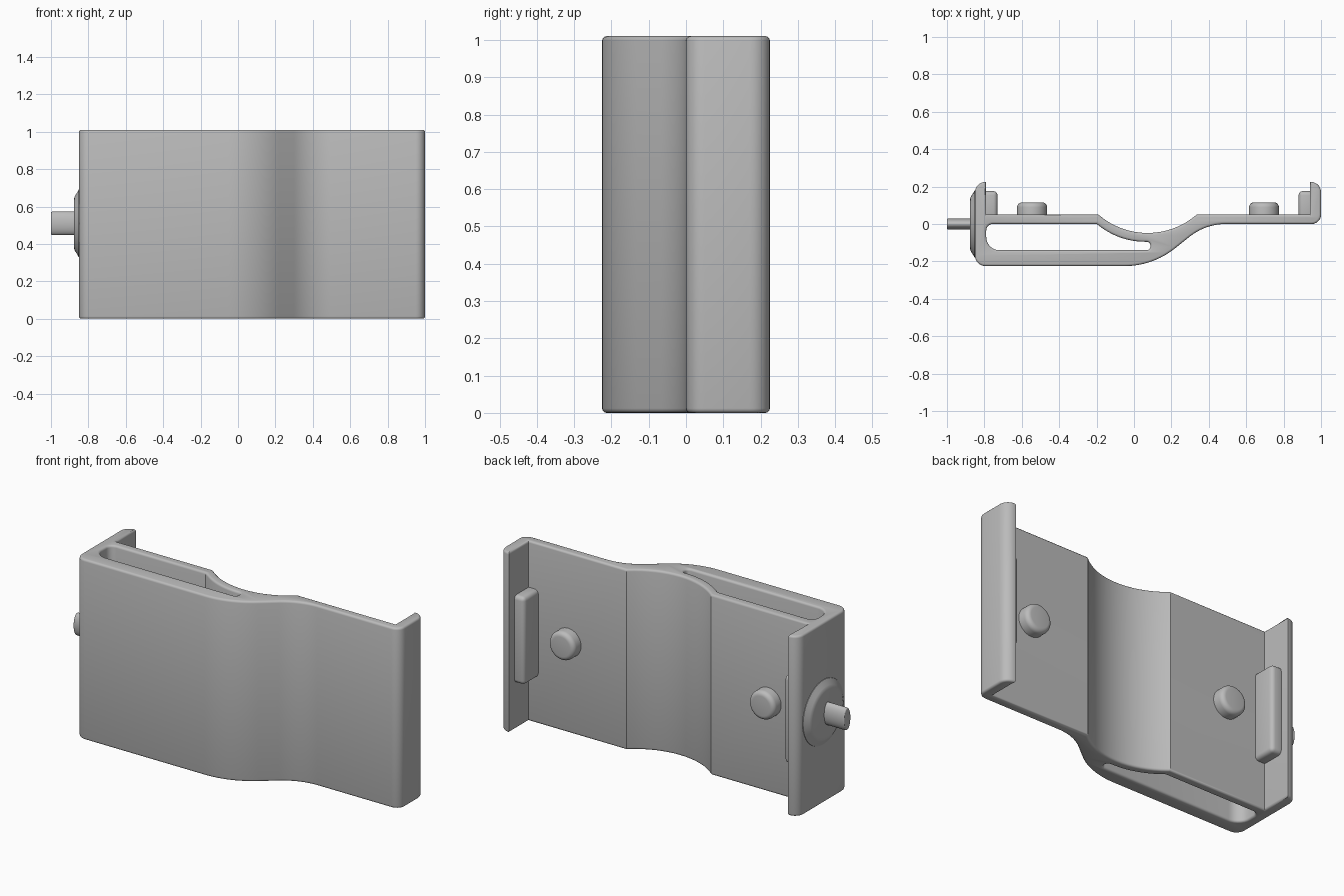
import bpy, bmesh, math
from mathutils import Vector, Matrix

if "Cube" in bpy.data.objects:
    bpy.data.objects.remove(bpy.data.objects["Cube"], do_unlink=True)

HEIGHT = 1.01
MID = HEIGHT / 2
RIM = 0.012

grey = bpy.data.materials.new("plain grey")
grey.use_nodes = True
grey.diffuse_color = (0.5, 0.5, 0.5, 1)
grey.node_tree.nodes["Principled BSDF"].inputs["Base Color"].default_value = (0.5, 0.5, 0.5, 1)


def finish(name, bm):
    """Turn a bmesh into a smooth-shaded object with sharp edges kept."""
    bmesh.ops.recalc_face_normals(bm, faces=bm.faces)
    mesh = bpy.data.meshes.new(name)
    bm.to_mesh(mesh)
    bm.free()
    mesh.materials.clear()
    mesh.materials.append(grey)
    for f in mesh.polygons:
        f.material_index = 0
    obj = bpy.data.objects.new(name, mesh)
    bpy.context.collection.objects.link(obj)
    bpy.ops.object.select_all(action='DESELECT')
    obj.select_set(True)
    bpy.context.view_layer.objects.active = obj
    bpy.ops.object.shade_smooth_by_angle(angle=math.radians(32))
    return obj


def rounded(corners):
    """Closed outline from (x, y, radius) corners, each replaced by an arc."""
    out = []
    for i, (x, y, r) in enumerate(corners):
        p = Vector((x, y))
        if r == 0:
            out.append(p)
            continue
        a = (Vector(corners[i - 1][:2]) - p).normalized()
        b = (Vector(corners[(i + 1) % len(corners)][:2]) - p).normalized()
        half = a.angle(b) / 2
        centre = p + (a + b).normalized() * (r / math.sin(half))
        start = p + a * (r / math.tan(half)) - centre
        end = p + b * (r / math.tan(half)) - centre
        turn = math.atan2(start.x * end.y - start.y * end.x, start.dot(end))
        steps = 16 if r > 0.2 else 7
        for k in range(steps + 1):
            out.append(centre + Matrix.Rotation(turn * k / steps, 2) @ start)
    return out


# Body: one wavy outline with flanges, and the tapering slot through it
outline = rounded([
    (-0.79, 0.225, 0), (-0.79, 0.05, 0), (-0.19, 0.05, 0),
    (0.0725, -0.169, 0.40), (0.335, 0.05, 0), (0.94, 0.05, 0),
    (0.94, 0.225, 0), (1.0, 0.225, 0.055), (1.0, 0, 0.05),
    (0.383, 0, 0.31), (0.10, -0.225, 0.43),
    (-0.85, -0.225, 0.055), (-0.85, 0.225, 0.055)])
slot = rounded([
    (-0.79, 0, 0.035), (-0.20, 0, 0), (-0.07, -0.095, 0.40),
    (0.088, -0.095, 0.02), (0.088, -0.14, 0.02), (-0.79, -0.14, 0.07)])

curve = bpy.data.curves.new("body_profile", 'CURVE')
curve.dimensions = '2D'
curve.fill_mode = 'BOTH'
curve.extrude = MID - RIM
curve.bevel_depth = RIM
curve.bevel_resolution = 2
curve.offset = -RIM
for loop in (outline, slot):
    spline = curve.splines.new('POLY')
    spline.points.add(len(loop) - 1)
    for point, p in zip(spline.points, loop):
        point.co = (p.x, p.y, 0, 1)
    spline.use_cyclic_u = True
temp = bpy.data.objects.new("body_profile", curve)
bpy.context.collection.objects.link(temp)
bpy.context.view_layer.update()
solid = bpy.data.meshes.new_from_object(temp.evaluated_get(bpy.context.evaluated_depsgraph_get()))
bm = bmesh.new()
bm.from_mesh(solid)
bpy.data.objects.remove(temp, do_unlink=True)
bmesh.ops.remove_doubles(bm, verts=bm.verts, dist=0.0002)
bmesh.ops.translate(bm, verts=bm.verts, vec=(0, 0, MID))
finish("bracket_body", bm)


def pad(name, x):
    """Soft-edged block on the inside of a flange."""
    bm = bmesh.new()
    bmesh.ops.create_cube(bm, size=1)
    bmesh.ops.scale(bm, verts=bm.verts, vec=(0.08, 0.146, 0.49))
    bmesh.ops.bevel(bm, geom=bm.edges[:], offset=0.022, segments=4, profile=0.5, affect='EDGES')
    bmesh.ops.translate(bm, verts=bm.verts, vec=(x, 0.103, MID))
    finish(name, bm)


pad("right_pad", -0.77)
pad("left_pad", 0.92)


def turned(name, profile, axis, origin, squash=1):
    """Solid of (radius, distance) rings stacked along an axis."""
    bm = bmesh.new()
    n = 48
    rings = []
    for r, d in profile:
        ring = []
        for k in range(n):
            a = math.tau * k / n
            ring.append(bm.verts.new((r * math.cos(a) * squash, r * math.sin(a), d)))
        rings.append(ring)
    for lower, upper in zip(rings, rings[1:]):
        for k in range(n):
            j = (k + 1) % n
            bm.faces.new((lower[k], lower[j], upper[j], upper[k]))
    bm.faces.new(rings[0])
    bm.faces.new(rings[-1])
    z = Vector(axis)
    y = Vector((0, 0, 1))
    x = y.cross(z)
    turn = Matrix((x, y, z)).transposed().to_4x4()
    bmesh.ops.transform(bm, verts=bm.verts, matrix=Matrix.Translation(origin) @ turn)
    finish(name, bm)


def soft_rod(r, length, soft):
    """Profile of a rod with a rounded far edge."""
    arc = [math.pi / 2 * k / 5 for k in range(6)]
    return [(r, 0)] + [(r - soft + soft * math.cos(a), length - soft + soft * math.sin(a)) for a in arc]


# Round studs on the back face
for name, x in (("right_stud", -0.545), ("left_stud", 0.695)):
    turned(name, soft_rod(0.08, 0.075, 0.025), (0, 1, 0), (x, 0.04, MID))

# Raised boss and flat oval pin on the side wall
boss = [(0.185, 0), (0.18, 0.012), (0.165, 0.02), (0.15, 0.03), (0.14, 0.035), (0.125, 0.037)]
turned("side_boss", boss, (-1, 0, 0), (-0.84, 0, MID + 0.005))
turned("side_pin", soft_rod(0.063, 0.15, 0.008), (-1, 0, 0), (-0.85, 0, MID + 0.005), 0.47)
